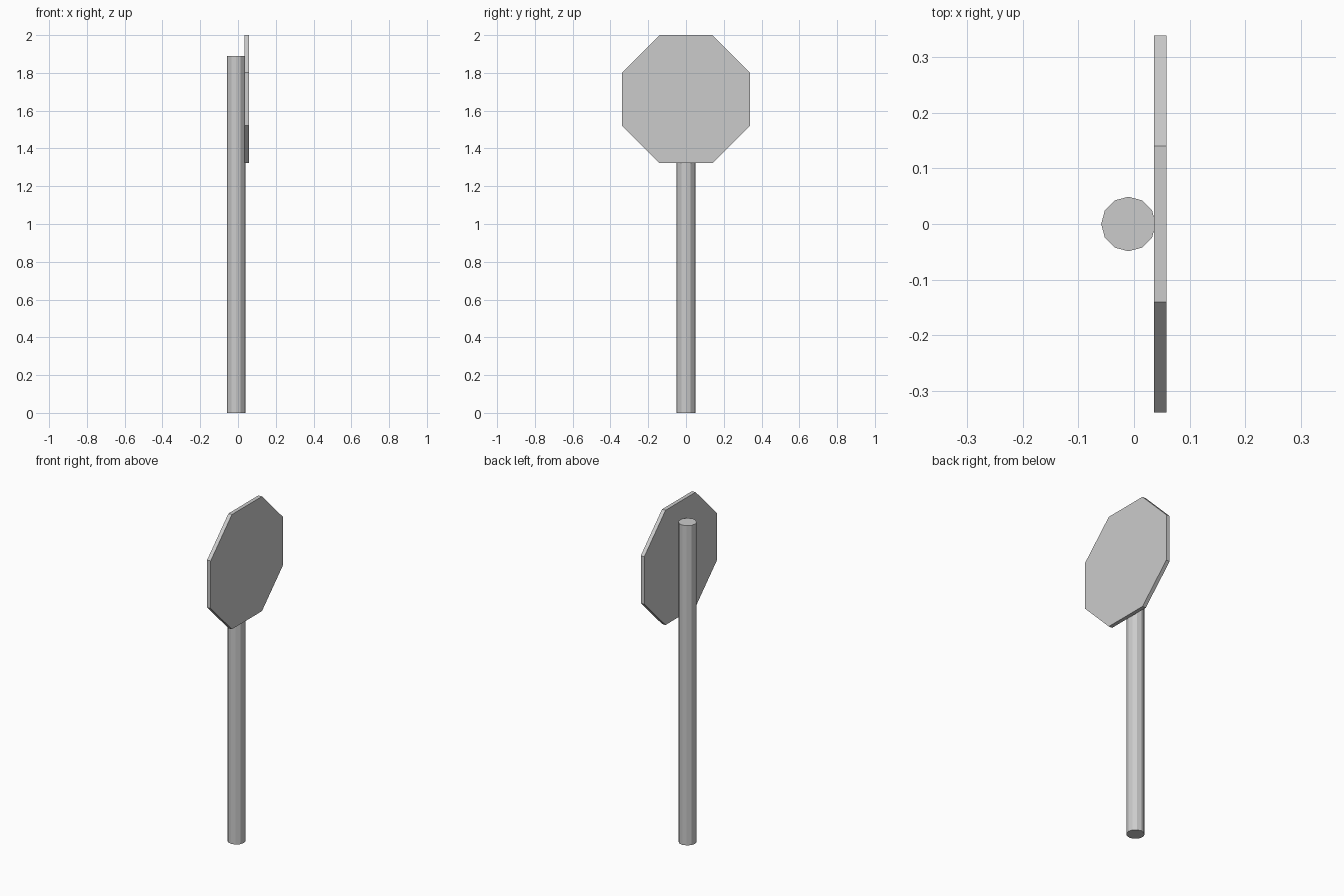
import bpy, bmesh
from math import cos, pi
from mathutils import Matrix

if "Cube" in bpy.data.objects:
    bpy.data.objects.remove(bpy.data.objects["Cube"])


def prism(name, sides, radius, depth, matrix):
    """Capped n-sided prism along local z, placed by the matrix."""
    bm = bmesh.new()
    bmesh.ops.create_cone(bm, cap_ends=True, cap_tris=False, segments=sides,
                          radius1=radius, radius2=radius, depth=depth, matrix=matrix)
    bmesh.ops.recalc_face_normals(bm, faces=bm.faces)
    mesh = bpy.data.meshes.new(name)
    bm.to_mesh(mesh)
    bm.free()
    obj = bpy.data.objects.new(name, mesh)
    bpy.context.collection.objects.link(obj)
    return obj


# Twelve-sided post standing on the ground
post_height = 1.89
prism("post", 12, 0.049, post_height,
      Matrix.Translation((-0.01, 0, post_height / 2)))

# Octagonal sign plate facing +x, flat edges top and bottom
half = 0.339
prism("sign_plate", 8, half / cos(pi / 8), 0.023,
      Matrix.Translation((0.047, 0, 2 - half))
      @ Matrix.Rotation(pi / 2, 4, 'Y') @ Matrix.Rotation(pi / 8, 4, 'Z'))
